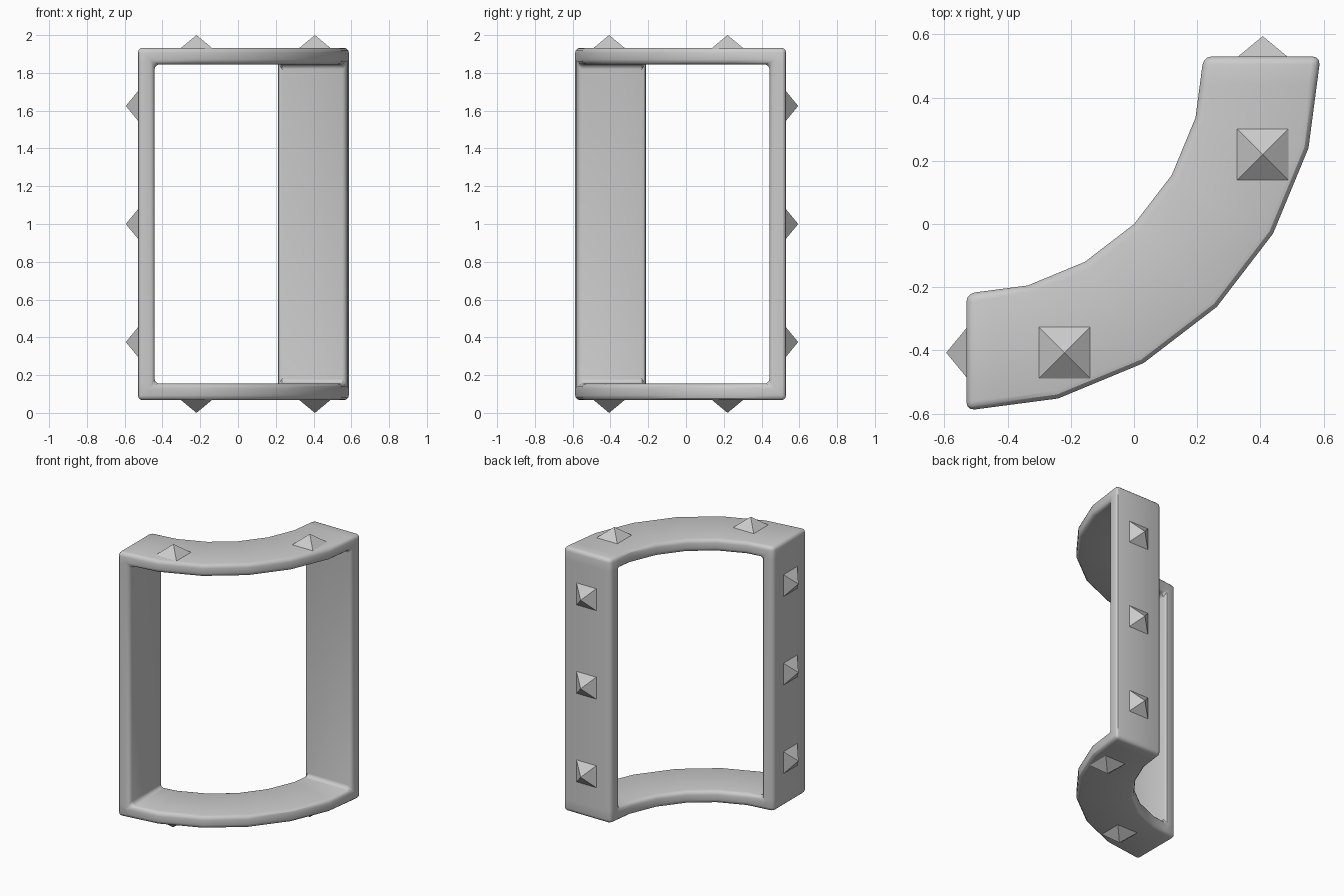
import bpy, bmesh
from math import sin, cos, radians
from mathutils import Vector

if "Cube" in bpy.data.objects:
    bpy.data.objects.remove(bpy.data.objects["Cube"])

C = Vector((-0.53, 0.53))        # centre of the quarter arc
R_IN, R_OUT = 0.75, 1.12
Z0, Z1, T = 0.067, 1.933, 0.088  # bottom, top, wall thickness


def arc(r):
    """Faceted quarter arc (6 segments) with a jamb point near each end."""
    p = [C + Vector((r * cos(radians(15 * i)), -r * sin(radians(15 * i)))) for i in range(7)]
    first = p[0].lerp(p[1], T / (p[0].y - p[1].y))
    last = p[6].lerp(p[5], T / (p[5].x - p[6].x))
    return [p[0], first] + p[1:6] + [last, p[6]]


# Curved window frame: solid cells around an open middle
bm = bmesh.new()
zs = [Z0, Z0 + T, Z1 - T, Z1]
v = [[[bm.verts.new((p.x, p.y, z)) for z in zs] for p in arc(r)] for r in (R_IN, R_OUT)]


def solid(i, j):
    return 0 <= i < 8 and 0 <= j < 3 and (i in (0, 7) or j != 1)


for i in range(8):
    for j in range(3):
        if not solid(i, j):
            continue
        for s in v:
            bm.faces.new((s[i][j], s[i + 1][j], s[i + 1][j + 1], s[i][j + 1]))
        for di, dj, a, b in ((-1, 0, (i, j), (i, j + 1)), (1, 0, (i + 1, j), (i + 1, j + 1)),
                             (0, -1, (i, j), (i + 1, j)), (0, 1, (i, j + 1), (i + 1, j + 1))):
            if not solid(i + di, j + dj):
                bm.faces.new((v[0][a[0]][a[1]], v[0][b[0]][b[1]],
                              v[1][b[0]][b[1]], v[1][a[0]][a[1]]))
bmesh.ops.recalc_face_normals(bm, faces=bm.faces[:])
me = bpy.data.meshes.new("curved_frame")
bm.to_mesh(me)
bm.free()
frame = bpy.data.objects.new("curved_frame", me)
bpy.context.collection.objects.link(frame)
bev = frame.modifiers.new("rounded_edges", 'BEVEL')
bev.width = 0.026
bev.segments = 3
bev.limit_method = 'ANGLE'
bev.angle_limit = radians(30)
bpy.context.view_layer.objects.active = frame
frame.select_set(True)
bpy.ops.object.modifier_apply(modifier="rounded_edges")
bpy.ops.object.shade_smooth_by_angle(angle=radians(30))


# Square pyramid studs
def stud(name, base, normal):
    n = Vector(normal)
    a = Vector((0, 0, 1)) if abs(n.z) < 0.5 else Vector((1, 0, 0))
    b = n.cross(a)
    o, h = Vector(base), 0.081
    pts = [o + a * h * sa + b * h * sb for sa, sb in ((-1, -1), (1, -1), (1, 1), (-1, 1))]
    pts.append(o + n * 0.067)
    m = bpy.data.meshes.new(name)
    m.from_pydata(pts, [], [(3, 2, 1, 0), (0, 1, 4), (1, 2, 4), (2, 3, 4), (3, 0, 4)])
    k = bmesh.new()
    k.from_mesh(m)
    bmesh.ops.recalc_face_normals(k, faces=k.faces[:])
    k.to_mesh(m)
    k.free()
    bpy.context.collection.objects.link(bpy.data.objects.new(name, m))


for z in (0.375, 1.0, 1.625):
    stud("left_stud", (-0.527, -0.407, z), (-1, 0, 0))
    stud("back_stud", (0.407, 0.527, z), (0, 1, 0))
for x, y in ((0.407, 0.22), (-0.22, -0.407)):
    stud("top_stud", (x, y, Z1), (0, 0, 1))
    stud("bottom_stud", (x, y, Z0), (0, 0, -1))
